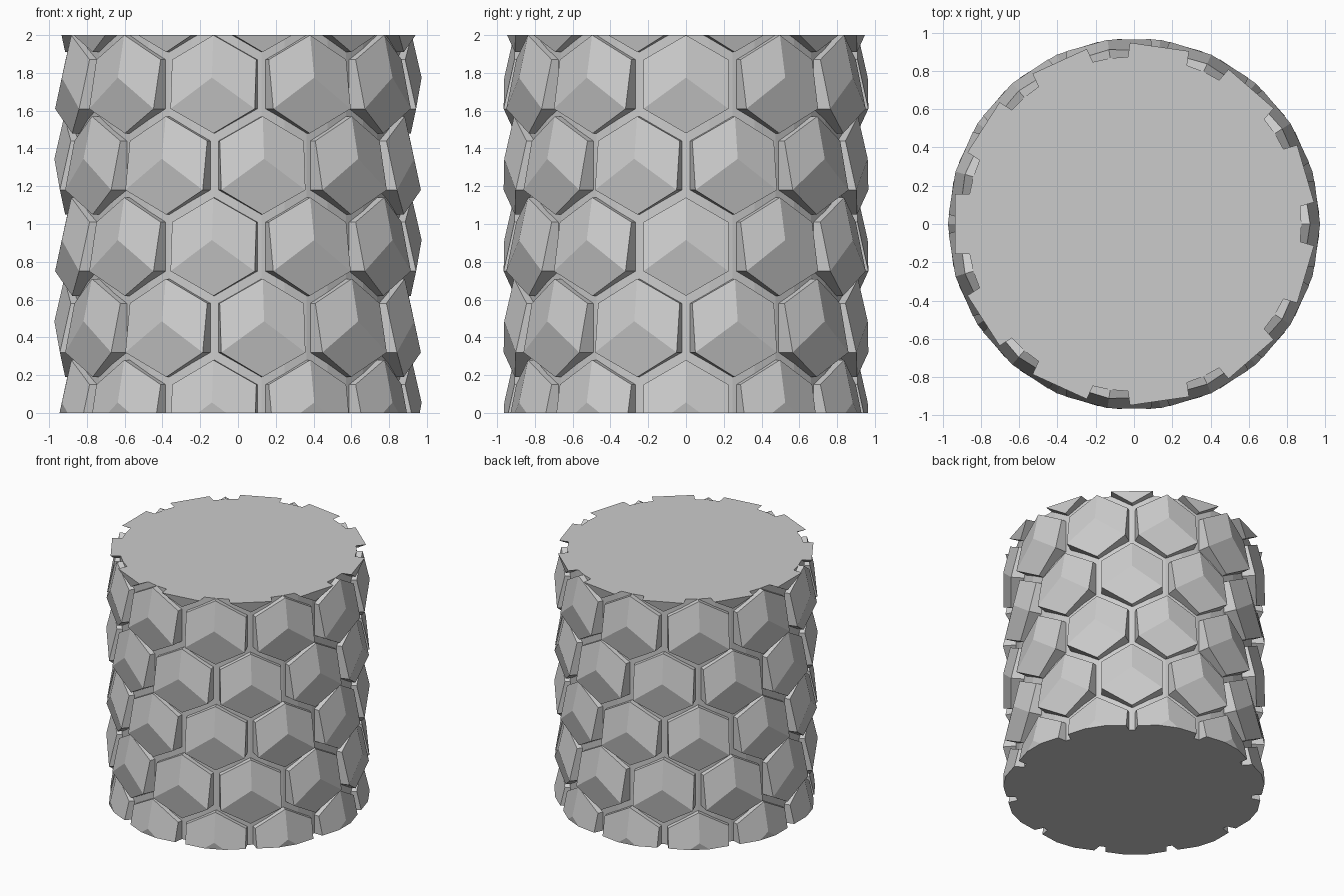
import bpy, bmesh, math
from mathutils import Matrix, Vector

cube = bpy.data.objects.get("Cube")
if cube:
    bpy.data.objects.remove(cube, do_unlink=True)

COLUMNS = 11        # tiles round the drum
ROW_STEP = 0.43
FIRST_ROW = 0.02    # height of the lowest row's centre
HEX_R = 0.26
CORE_R = 0.875
HEIGHT = 2.0

grey = bpy.data.materials.new("plain_grey")
grey.use_nodes = True
colour = (0.6, 0.6, 0.6, 1)
grey.diffuse_color = colour
grey.node_tree.nodes["Principled BSDF"].inputs["Base Color"].default_value = colour


def make_object(name, bm):
    bmesh.ops.recalc_face_normals(bm, faces=bm.faces)
    mesh = bpy.data.meshes.new(name)
    bm.to_mesh(mesh)
    bm.free()
    mesh.materials.append(grey)
    obj = bpy.data.objects.new(name, mesh)
    bpy.context.collection.objects.link(obj)
    return obj


def add_tile(bm, place):
    """Hexagonal block facing +x, topped by three planes meeting at an apex."""
    heights = [0.92, 0.885, 0.943, 0.915, 0.943, 0.885]
    rim, root = [], []
    for i, h in enumerate(heights):
        a = math.radians(60 * i)
        y, z = HEX_R * math.sin(a), HEX_R * math.cos(a)
        rim.append(bm.verts.new(place @ Vector((h, y, z))))
        root.append(bm.verts.new(place @ Vector((0.82, y, z))))
    apex = bm.verts.new(place @ Vector((0.972, 0, 0.035)))
    for i in range(6):
        j = (i + 1) % 6
        bm.faces.new((rim[i], rim[j], root[j], root[i]))
    for i in (0, 2, 4):
        bm.faces.new((apex, rim[i], rim[(i + 1) % 6], rim[(i + 2) % 6]))
    bm.faces.new(root)


# Staggered rows of tiles, running past both ends
bm = bmesh.new()
for row in range(6):
    for col in range(COLUMNS):
        angle = (col + 0.5 * (row % 2)) * math.tau / COLUMNS
        lift = Matrix.Translation((0, 0, FIRST_ROW + row * ROW_STEP))
        add_tile(bm, lift @ Matrix.Rotation(angle, 4, "Z"))
tiles = make_object("tiles", bm)

# Core drum, taller than needed
bm = bmesh.new()
bmesh.ops.create_cone(bm, cap_ends=True, segments=44, radius1=CORE_R, radius2=CORE_R,
                      depth=4, matrix=Matrix.Translation((0, 0, HEIGHT / 2)))
drum = make_object("tiled_drum", bm)

# Join the tiles to the drum
union = drum.modifiers.new("join_tiles", "BOOLEAN")
union.operation = "UNION"
union.solver = "EXACT"
union.object = tiles
bpy.context.view_layer.update()
bm = bmesh.new()
bm.from_object(drum, bpy.context.evaluated_depsgraph_get())
drum.modifiers.clear()
bpy.data.objects.remove(tiles, do_unlink=True)

# Cut both ends flat and cap them
for z, side in ((0, -1), (HEIGHT, 1)):
    geom = bm.verts[:] + bm.edges[:] + bm.faces[:]
    cut = bmesh.ops.bisect_plane(bm, geom=geom, plane_co=(0, 0, z),
                                 plane_no=(0, 0, side), clear_outer=True)
    edges = [e for e in cut["geom_cut"] if isinstance(e, bmesh.types.BMEdge)]
    bmesh.ops.holes_fill(bm, edges=edges, sides=0)
bmesh.ops.recalc_face_normals(bm, faces=bm.faces)
for face in bm.faces:
    face.smooth = False
    face.material_index = 0
bm.to_mesh(drum.data)
bm.free()
